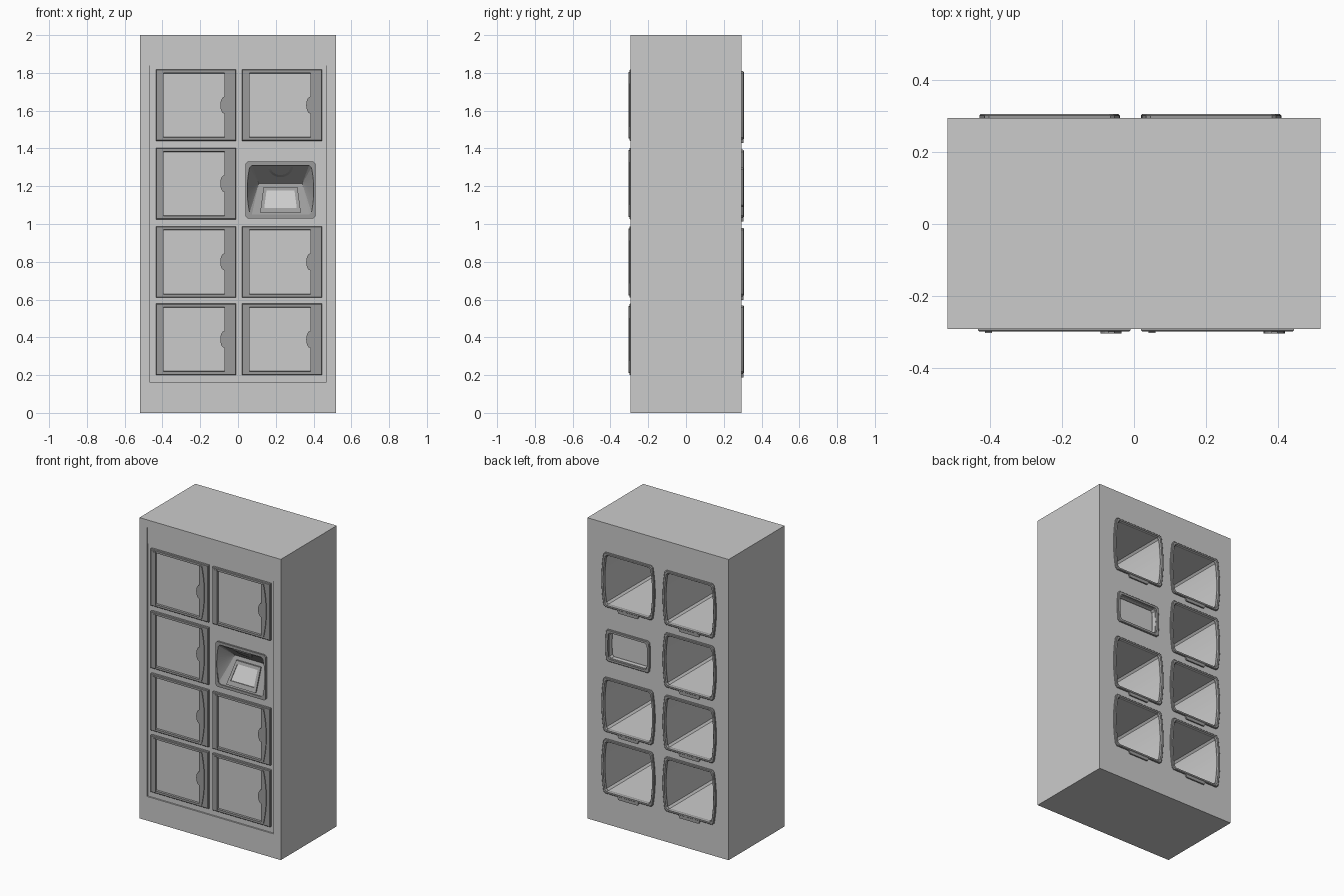
import bpy, bmesh, math

if "Cube" in bpy.data.objects:
    bpy.data.objects.remove(bpy.data.objects["Cube"])

dark = bpy.data.materials.new("dark_grey")
dark.diffuse_color = (0.33, 0.33, 0.33, 1)
dark.use_nodes = True
dark.node_tree.nodes["Principled BSDF"].inputs["Base Color"].default_value = dark.diffuse_color


def finish(name, bm, mat=None):
    bmesh.ops.recalc_face_normals(bm, faces=bm.faces)
    me = bpy.data.meshes.new(name)
    bm.to_mesh(me)
    bm.free()
    ob = bpy.data.objects.new(name, me)
    bpy.context.collection.objects.link(ob)
    if mat:
        me.materials.append(mat)
    return ob


def loft(bm, loops, ring=False):
    """Bridge equal-length loops; ring joins last to first, otherwise caps both ends."""
    vs = [[bm.verts.new(p) for p in lp] for lp in loops]
    n = len(vs[0])
    pairs = list(zip(vs, vs[1:])) + ([(vs[-1], vs[0])] if ring else [])
    for a, b in pairs:
        for i in range(n):
            j = (i + 1) % n
            bm.faces.new((a[i], a[j], b[j], b[i]))
    if not ring:
        bm.faces.new(vs[0])
        bm.faces.new(vs[-1])


def at(pts, y):
    return [(x, y, z) for x, z in pts]


def prism(bm, pts, y0, y1):
    loft(bm, [at(pts, y0), at(pts, y1)])


def rect(x0, x1, z0, z1):
    return [(x0, z0), (x1, z0), (x1, z1), (x0, z1)]


def box(name, x0, x1, y0, y1, z0, z1, mat=None):
    bm = bmesh.new()
    prism(bm, rect(x0, x1, z0, z1), y0, y1)
    return finish(name, bm, mat)


N = 12


def outline(cx, cz, hw, hh, bulge):
    """Rectangle whose left and right sides bow outwards, with clipped corners."""
    c = 0.012
    side = [(hw - c, -hh)]
    for i in range(N + 1):
        t = 2 * i / N - 1
        side.append((hw + bulge * (1 - t * t), t * (hh - c)))
    side.append((hw - c, hh))
    return [(cx + x, cz + z) for x, z in side] + [(cx - x, cz - z) for x, z in side]


ROWS = (0.2, 0.61, 1.025, 1.44)
FRONT = (-0.435, 0.02)
BACK = (-0.235, 0.215)
CELLS = [(c, r) for c in range(2) for r in range(4) if (c, r) != (1, 2)]
F = -0.283   # recessed front plane
B = 0.295    # back plane

# cabinet body with compartments open to the back
body = box("cabinet_body", -0.52, 0.52, F, B, 0, 2)
cut = bmesh.new()
for c, r in CELLS:
    prism(cut, outline(BACK[c], ROWS[r] + 0.188, 0.163, 0.163, 0.012), -0.27, 0.4)
prism(cut, outline(0.225, 1.18, 0.165, 0.132, 0.012), -0.4, -0.17)
prism(cut, outline(0.218, 1.195, 0.137, 0.083, 0.003), 0.265, 0.4)
cutter = finish("opening_cutter", cut)
cutter.hide_render = True
mod = body.modifiers.new("openings", "BOOLEAN")
mod.operation, mod.solver, mod.object = "DIFFERENCE", "EXACT", cutter
bpy.context.view_layer.objects.active = body
bpy.ops.object.modifier_apply(modifier="openings")
bpy.data.objects.remove(cutter)

# front surround
box("plinth", -0.52, 0.52, -0.293, F, 0, 0.16)
box("top_trim", -0.52, 0.52, -0.293, F, 1.95, 2)
box("header_panel", -0.465, 0.465, -0.288, F, 1.84, 1.95)
for s, n in ((-1, "left"), (1, "right")):
    a, b = sorted((s * 0.465, s * 0.52))
    box("side_trim_" + n, a, b, -0.293, F, 0.16, 1.95)

for c, r in CELLS:
    x0, z0 = FRONT[c], ROWS[r]
    x1, z1 = x0 + 0.425, z0 + 0.378
    zm = (z0 + z1) / 2

    # front door frame
    bm = bmesh.new()
    loft(bm, [at(rect(x0, x1, z0, z1), F), at(rect(x0, x1, z0, z1), -0.296),
              at(rect(x0 + .004, x1 - .004, z0 + .004, z1 - .004), -0.3),
              at(rect(x0 + .036, x1 - .058, z0 + .018, z1 - .018), -0.3),
              at(rect(x0 + .040, x1 - .062, z0 + .022, z1 - .022), F)], ring=True)
    finish("door_frame", bm, dark)
    box("door_panel", x0 + .03, x1 - .05, -0.289, F, z0 + .01, z1 - .01)

    # hinge bar and bowed handle with finger bump
    box("hinge_bar", x0 + .02, x0 + .04, -0.304, -0.298, z0 + .012, z1 - .012, dark)
    xl, h = x1 - 0.062, 0.175
    pts = []
    for i in range(13):
        t = 2 * i / 12 - 1
        pts.append((x1 - .045 + .02 * (1 - t * t), zm + t * h))
    pts.append((xl, zm + h))
    for i in range(9):
        a = math.pi * i / 8
        pts.append((xl - .022 * math.sin(a), zm + .045 * math.cos(a)))
    pts.append((xl, zm - h))
    bm = bmesh.new()
    prism(bm, pts, -0.29, -0.305)
    finish("door_handle", bm, dark)

    # rear opening rim and bottom tab
    cx, cz = BACK[c], z0 + 0.188
    bm = bmesh.new()
    loft(bm, [at(outline(cx, cz, .181, .181, .015), B - .005),
              at(outline(cx, cz, .181, .181, .015), .302),
              at(outline(cx, cz, .177, .177, .015), .306),
              at(outline(cx, cz, .167, .167, .013), .306),
              at(outline(cx, cz, .162, .162, .012), .298),
              at(outline(cx, cz, .162, .162, .012), B - .005)], ring=True)
    finish("rear_rim", bm, dark)
    bm = bmesh.new()
    prism(bm, [(cx - .07, z0 - .012), (cx + .07, z0 - .012),
               (cx + .08, z0 + .012), (cx - .08, z0 + .012)], B - .002, .304)
    finish("rear_tab", bm, dark)

# front console surround
kx, kz = 0.225, 1.18
bm = bmesh.new()
loft(bm, [at(outline(kx, kz, .185, .15, 0), F), at(outline(kx, kz, .185, .15, 0), -0.294),
          at(outline(kx, kz, .164, .131, .012), -0.294),
          at(outline(kx, kz, .164, .131, .012), F)], ring=True)
finish("console_surround", bm, dark)

# sunken console: sloping hood above, sloping desk below, fanned sides
bm = bmesh.new()
v = [bm.verts.new(p) for p in at(outline(kx, kz, .164, .131, .012), -0.288)]
half = len(v) // 2
right = bm.verts.new((kx + .115, -0.19, 1.215))
left = bm.verts.new((kx - .115, -0.19, 1.215))
for side, tip in ((v[:half], right), (v[half:], left)):
    for a, b in zip(side, side[1:]):
        bm.faces.new((a, b, tip))
bm.faces.new((v[half - 1], v[half], left, right))
bm.faces.new((v[-1], v[0], right, left))
tub = finish("console_recess", bm, dark)
if sum(p.normal.y * p.area for p in tub.data.polygons) > 0:
    tub.data.flip_normals()


def desk(pts, lift):
    return [(x, -0.288 + (z - 1.049) / .166 * .098 - lift, z) for x, z in pts]


def trapezoid(wb, wt, z0, z1):
    return [(kx - wb, z0), (kx + wb, z0), (kx + wt, z1), (kx - wt, z1)]


# console screen bezel and screen
outer, inner = trapezoid(.108, .09, 1.06, 1.195), trapezoid(.086, .074, 1.085, 1.178)
bm = bmesh.new()
loft(bm, [desk(outer, -.004), desk(outer, .01), desk(inner, .01), desk(inner, -.004)], ring=True)
finish("screen_bezel", bm, dark)
bm = bmesh.new()
loft(bm, [desk(inner, -.004), desk(inner, .005)])
finish("console_screen", bm)


# half-round lamp under the hood
def lamp(scale, lift):
    pts = [(kx + .066 * scale * math.cos(a), 1.303 - .055 * scale * math.sin(a))
           for a in (math.pi * i / 14 for i in range(15))]
    return [(x, -0.288 + (1.311 - z) / .096 * .098 - lift, z) for x, z in pts]


bm = bmesh.new()
loft(bm, [lamp(1, -.004), lamp(1, .004), lamp(.8, .009)])
finish("hood_lamp", bm, dark)

# rear service screen rim
bm = bmesh.new()
loft(bm, [at(outline(.218, 1.195, .16, .106, .004), B - .005),
          at(outline(.218, 1.195, .16, .106, .004), .301),
          at(outline(.218, 1.195, .156, .102, .004), .305),
          at(outline(.218, 1.195, .142, .088, .003), .305),
          at(outline(.218, 1.195, .136, .082, .003), .266)], ring=True)
finish("rear_screen_rim", bm, dark)
